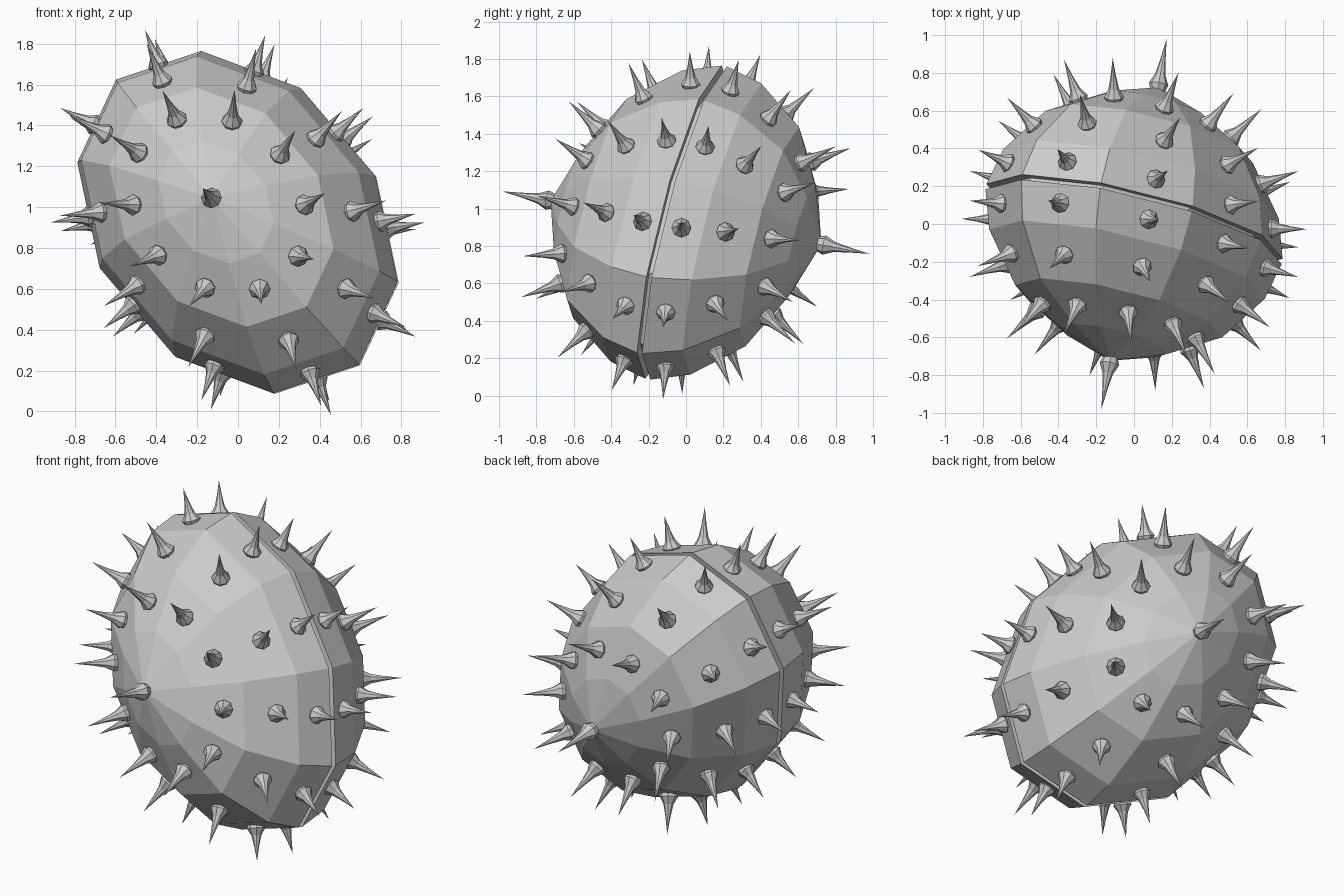
import bpy, bmesh, math
from mathutils import Vector, Matrix
from mathutils.bvhtree import BVHTree

if "Cube" in bpy.data.objects:
    bpy.data.objects.remove(bpy.data.objects["Cube"])

CENTRE = Vector((0, 0, 0.925))
# Skewed ellipsoid: two seam-plane axes and the pole axis (towards the front)
A = Vector((-0.177, 0.204, 0.837))
B = Vector((0.767, -0.142, -0.035))
C = Vector((-0.125, -0.71, 0.115))
M = Matrix((A, B, C)).transposed()
M_INV = M.inverted()
# Small shear that spreads the spikes more evenly round the long shell
SPREAD_A = Vector((0.040, -0.015, -0.036))
SPREAD_B = Vector((0.026, 0.001, 0.029))
SIDES = 10
GAP = 0.014


def finish(bm, name):
    bmesh.ops.recalc_face_normals(bm, faces=bm.faces)
    me = bpy.data.meshes.new(name)
    bm.to_mesh(me)
    bm.free()
    ob = bpy.data.objects.new(name, me)
    bpy.context.collection.objects.link(ob)
    return ob


def unit(theta, m, s):
    return Vector((m * math.cos(theta), m * math.sin(theta), s))


# Half shell: rings from the seam to the blunt conical pole, closed at the seam
def half_shell(name, sign):
    bm = bmesh.new()
    off = CENTRE + C.normalized() * GAP * sign
    rings = []
    for m, s in ((1, 0), (0.93, 0.28), (0.70, 0.63), (0.36, 0.85)):
        rings.append([bm.verts.new(off + M @ unit(2 * math.pi * k / SIDES, m, sign * s))
                      for k in range(SIDES)])
    pole = bm.verts.new(off + C * sign)
    bm.faces.new(rings[0])
    for lo, hi in zip(rings, rings[1:]):
        for k in range(SIDES):
            j = (k + 1) % SIDES
            bm.faces.new((lo[k], lo[j], hi[j], hi[k]))
    for k in range(SIDES):
        bm.faces.new((rings[-1][k], rings[-1][(k + 1) % SIDES], pole))
    tree = BVHTree.FromBMesh(bm)
    finish(bm, name)
    return tree


# Spike: eight-sided concave cone sunk a little into the shell
def add_spike(bm, tree, u, sign, length, spread):
    start = CENTRE + C.normalized() * (GAP + 0.002) * sign
    aim = M @ u + (SPREAD_A * u.x + SPREAD_B * u.y) * spread
    pos = tree.ray_cast(start, aim.normalized())[0] or start + aim
    rel = pos - start
    normal = (M_INV.transposed() @ (M_INV @ rel)).normalized()
    d = (rel.normalized() * 0.3 + normal * 0.7).normalized()
    q = d.to_track_quat('Z', 'Y')
    prev = None
    for r, h in ((0.034, -0.03), (0.052, 0.015), (0.028, 0.06), (0.015, 0.125)):
        ring = [bm.verts.new(pos + q @ Vector((r * math.cos(a), r * math.sin(a), h * length / 0.23)))
                for a in (i * math.pi / 4 for i in range(8))]
        if prev:
            for i in range(8):
                j = (i + 1) % 8
                bm.faces.new((prev[i], prev[j], ring[j], ring[i]))
        else:
            bm.faces.new(ring[::-1])
        prev = ring
    tip = bm.verts.new(pos + d * length)
    for i in range(8):
        bm.faces.new((prev[i], prev[(i + 1) % 8], tip))


# Spikes: one on the pole and three rings centred on the shell panels
def spikes(name, tree, sign):
    bm = bmesh.new()
    add_spike(bm, tree, Vector((0, 0, sign)), sign, 0.268, 0)
    for m, s, length, spread in ((0.525, 0.72, 0.235, 1.1), (0.785, 0.435, 0.225, 1.2), (0.92, 0.125, 0.195, 0.7)):
        for k in range(SIDES):
            add_spike(bm, tree, unit(math.radians(18 + 36 * k), m, s * sign), sign, length, spread)
    return finish(bm, name)


for label, sign in (("front", 1), ("back", -1)):
    spikes(label + "_spikes", half_shell(label + "_shell", sign), sign)

# Recessed core visible in the seam
bm = bmesh.new()
low = None
for s in (-1, 1):
    ring = [bm.verts.new(CENTRE + C.normalized() * 0.02 * s + M @ unit(2 * math.pi * k / SIDES, 0.93, 0))
            for k in range(SIDES)]
    bm.faces.new(ring if s > 0 else ring[::-1])
    if low:
        for k in range(SIDES):
            j = (k + 1) % SIDES
            bm.faces.new((low[k], low[j], ring[j], ring[k]))
    low = ring
finish(bm, "seam_core")
